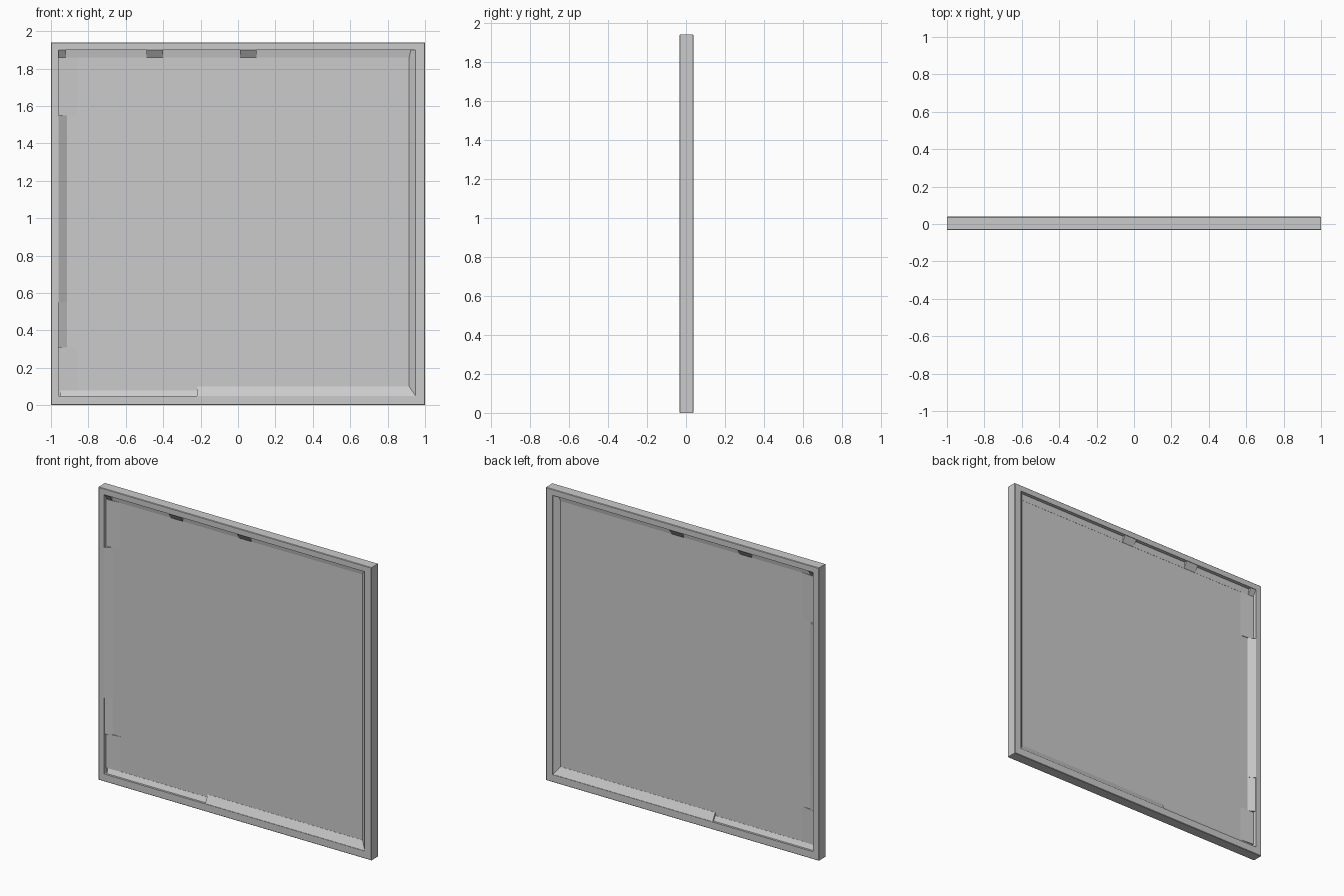
import bpy, bmesh

if "Cube" in bpy.data.objects:
    bpy.data.objects.remove(bpy.data.objects["Cube"])

YC = 0.003      # mid-plane of the window
HALF = 0.036    # half the frame depth
PANE = 0.004    # half the pane thickness
TOP = 1.94
BOUNDS = {"left": -0.96, "right": 0.95, "bottom": 0.05, "top": 1.90}


def make_object(name, verts, faces):
    me = bpy.data.meshes.new(name)
    bm = bmesh.new()
    vs = [bm.verts.new(v) for v in verts]
    for f in faces:
        bm.faces.new([vs[i] for i in f])
    bmesh.ops.recalc_face_normals(bm, faces=bm.faces)
    bm.to_mesh(me)
    bm.free()
    ob = bpy.data.objects.new(name, me)
    bpy.context.collection.objects.link(ob)
    return ob


def loop(x0, x1, z0, z1, y):
    return [(x0, y, z0), (x1, y, z0), (x1, y, z1), (x0, y, z1)]


# outer frame: four-sided section, slightly eased outer edges, swept round the pane
e = 0.003
b = BOUNDS
inner = (b["left"], b["right"], b["bottom"], b["top"])
rings = [
    loop(*inner, YC - HALF),
    loop(-1 + e, 1 - e, e, TOP - e, YC - HALF),
    loop(-1, 1, 0, TOP, YC - HALF + e),
    loop(-1, 1, 0, TOP, YC + HALF - e),
    loop(-1 + e, 1 - e, e, TOP - e, YC + HALF),
    loop(*inner, YC + HALF),
]
verts = [v for r in rings for v in r]
faces = []
n = len(rings)
for i in range(n):
    for j in range(4):
        k, m = (i + 1) % n, (j + 1) % 4
        faces.append((i * 4 + j, i * 4 + m, k * 4 + m, k * 4 + j))
make_object("window_frame", verts, faces)

# glass pane
bpy.ops.mesh.primitive_cube_add(size=1, location=(-0.005, YC, 0.975))
pane = bpy.context.object
pane.name = "glass_pane"
pane.scale = (1.93, PANE * 2, 1.87)


# glazing bead: double-sided wedge from the frame wall down to the pane
def bead(name, side, start, end, width, depth):
    wall = BOUNDS[side]
    tip = wall + (width if side in ("left", "bottom") else -width)
    section = [(wall, -depth), (tip, -PANE - 0.001), (tip, PANE + 0.001), (wall, depth)]
    pts = []
    for t in (start, end):
        for a, d in section:
            pts.append((a, YC + d, t) if side in ("left", "right") else (t, YC + d, a))
    quads = [(0, 1, 2, 3), (7, 6, 5, 4)]
    quads += [(i, (i + 1) % 4, 4 + (i + 1) % 4, 4 + i) for i in range(4)]
    make_object(name, pts, quads)


STEEP, SHALLOW = 0.033, 0.012
beads = [
    ("right", 0.05, 1.90, 0.035, STEEP),
    ("bottom", -0.22, 0.95, 0.05, STEEP),
    ("bottom", -0.95, -0.22, 0.03, 0.022),
    ("left", 0.55, 1.55, 0.045, STEEP),
    ("left", 0.31, 0.55, 0.045, 0.028),
    ("left", 0.08, 0.31, 0.10, SHALLOW),
    ("left", 1.55, 1.86, 0.10, SHALLOW),
    ("top", -0.96, -0.92, 0.04, STEEP),
    ("top", -0.92, -0.49, 0.04, SHALLOW),
    ("top", -0.49, -0.40, 0.04, STEEP),
    ("top", -0.40, 0.01, 0.04, SHALLOW),
    ("top", 0.01, 0.10, 0.04, STEEP),
    ("top", 0.10, 0.95, 0.04, SHALLOW),
]
for i, args in enumerate(beads):
    bead(f"glazing_bead_{args[0]}_{i}", *args)
